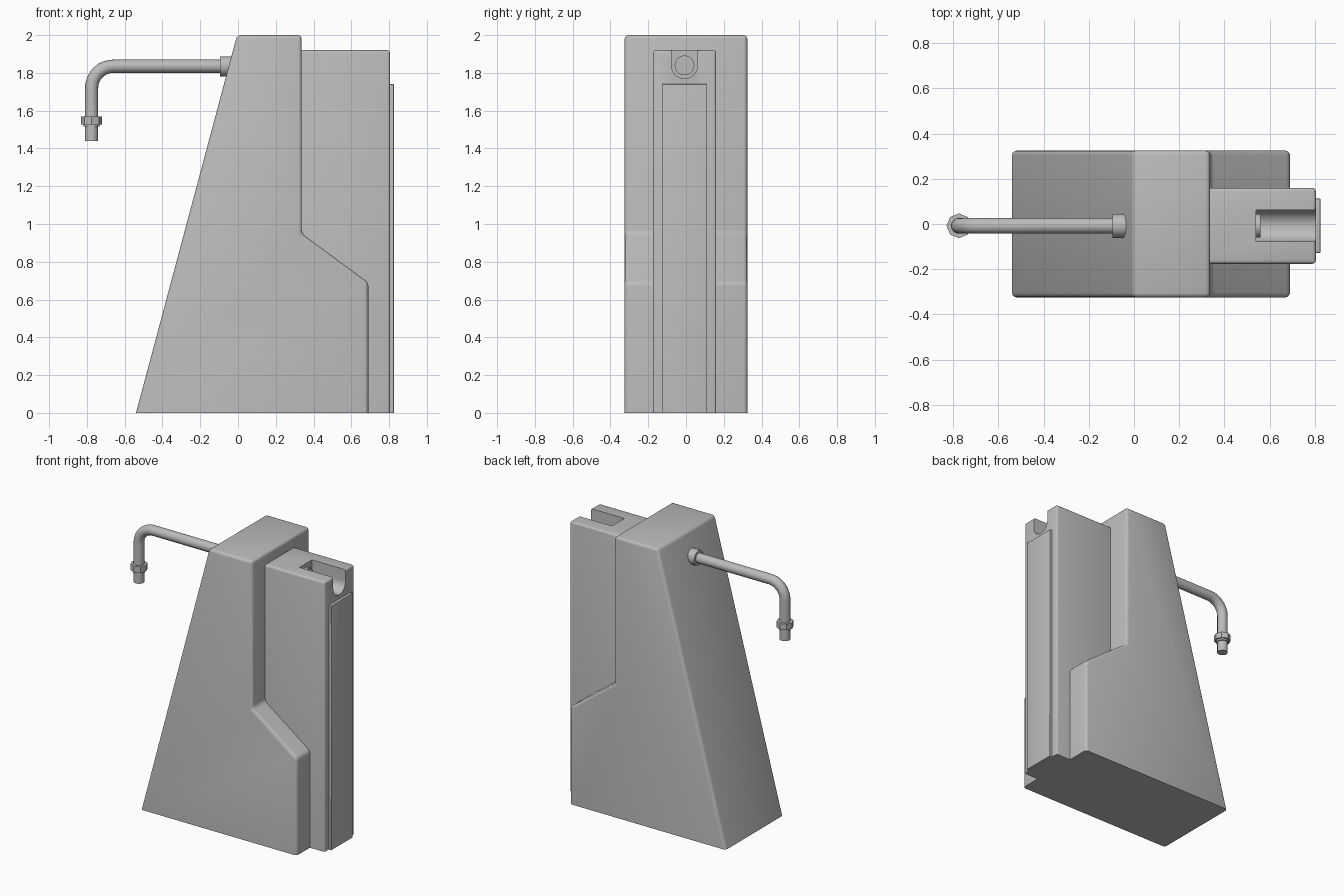
import bpy
import bmesh
from math import pi, cos, sin
from mathutils import Matrix, Vector

cube = bpy.data.objects.get("Cube")
if cube:
    bpy.data.objects.remove(cube, do_unlink=True)

grey = bpy.data.materials.new("plain grey")
grey.use_nodes = True
colour = (0.5, 0.5, 0.5, 1)
grey.diffuse_color = colour
grey.node_tree.nodes["Principled BSDF"].inputs["Base Color"].default_value = colour


def finish(name, bm):
    bmesh.ops.recalc_face_normals(bm, faces=bm.faces)
    mesh = bpy.data.meshes.new(name)
    bm.to_mesh(mesh)
    bm.free()
    mesh.materials.append(grey)
    ob = bpy.data.objects.new(name, mesh)
    bpy.context.collection.objects.link(ob)
    smooth(ob)
    return ob


def smooth(ob):
    bpy.ops.object.select_all(action="DESELECT")
    ob.select_set(True)
    bpy.context.view_layer.objects.active = ob
    bpy.ops.object.shade_smooth_by_angle(angle=pi / 6)


def prism(name, points, offset, bevel=0.0):
    """Extrude a closed outline; round every edge that is off the ground."""
    bm = bmesh.new()
    face = bm.faces.new([bm.verts.new(p) for p in points])
    side = bmesh.ops.extrude_face_region(bm, geom=[face], use_keep_orig=True)
    moved = [g for g in side["geom"] if isinstance(g, bmesh.types.BMVert)]
    bmesh.ops.translate(bm, verts=moved, vec=offset)
    bmesh.ops.recalc_face_normals(bm, faces=bm.faces)
    if bevel:
        edges = [e for e in bm.edges if max(v.co.z for v in e.verts) > 0.001]
        bmesh.ops.bevel(bm, geom=edges, offset=bevel, segments=3,
                        profile=0.5, affect="EDGES")
    return finish(name, bm)


def slab(name, x0, x1, y0, y1, top, bevel):
    outline = [(x0, y0, 0), (x1, y0, 0), (x1, y1, 0), (x0, y1, 0)]
    return prism(name, outline, (0, 0, top), bevel)


def rod(name, start, end, radius, sides=32):
    start, end = Vector(start), Vector(end)
    axis = end - start
    bm = bmesh.new()
    turn = axis.to_track_quat("Z", "Y").to_matrix().to_4x4()
    bmesh.ops.create_cone(bm, cap_ends=True, segments=sides, radius1=radius,
                          radius2=radius, depth=axis.length,
                          matrix=Matrix.Translation((start + end) / 2) @ turn)
    return finish(name, bm)


MID = -0.008  # centre line of the column and pipe

# Tapered body with a stepped back
half = 0.325
outline = [(-0.54, 0), (-0.005, 2), (0.337, 2), (0.337, 0.95), (0.69, 0.69), (0.69, 0)]
prism("body", [(x, -half, z) for x, z in outline], (0, 2 * half, 0), 0.02)

# Column standing out of the back, with a thin cover plate
column = slab("column", 0.2, 0.805, MID - 0.168, MID + 0.168, 1.92, 0.015)
slab("cover_plate", 0.79, 0.825, MID - 0.12, MID + 0.12, 1.74, 0.003)

# Round-bottomed channel cut into the column top
r, floor = 0.07, 1.84
arc = [(0.54, MID + r * cos(a), floor + r * sin(a))
       for a in (pi + pi * i / 20 for i in range(21))]
arc += [(0.54, MID + r, 2.1), (0.54, MID - r, 2.1)]
cutter = prism("channel_cutter", arc, (0.4, 0, 0))
cutter.hide_render = True
cut = column.modifiers.new("channel", "BOOLEAN")
cut.operation, cut.solver, cut.object = "DIFFERENCE", "EXACT", cutter
bpy.context.view_layer.objects.active = column
bpy.ops.object.modifier_apply(modifier=cut.name)
bpy.data.objects.remove(cutter, do_unlink=True)
smooth(column)
rod("channel_outlet", (0.5, MID, floor), (0.56, MID, floor), 0.052)

# Bent pipe: straight run, quarter bend, drop
height, drop_x, bend = 1.835, -0.775, 0.115
path = [(0.0, height)]
for i in range(13):
    a = pi / 2 + pi / 2 * i / 12
    path.append((drop_x + bend + bend * cos(a), height - bend + bend * sin(a)))
path.append((drop_x, 1.44))
curve = bpy.data.curves.new("pipe_path", "CURVE")
curve.dimensions = "3D"
curve.bevel_depth = 0.035
curve.bevel_resolution = 6
curve.use_fill_caps = True
spline = curve.splines.new("POLY")
spline.points.add(len(path) - 1)
for point, (x, z) in zip(spline.points, path):
    point.co = (x, MID, z, 1)
spline.use_smooth = True
curve.materials.append(grey)
pipe = bpy.data.objects.new("pipe", curve)
bpy.context.collection.objects.link(pipe)
bpy.ops.object.select_all(action="DESELECT")
pipe.select_set(True)
bpy.context.view_layer.objects.active = pipe
bpy.ops.object.convert(target="MESH")
smooth(bpy.context.view_layer.objects.active)

# Wall flange and nozzle nut
rod("wall_flange", (-0.095, MID, height), (-0.01, MID, height), 0.053)
rod("nozzle_nut", (drop_x, MID, 1.527), (drop_x, MID, 1.57), 0.055, 8)
rod("nozzle_collar", (drop_x, MID, 1.515), (drop_x, MID, 1.53), 0.042)
